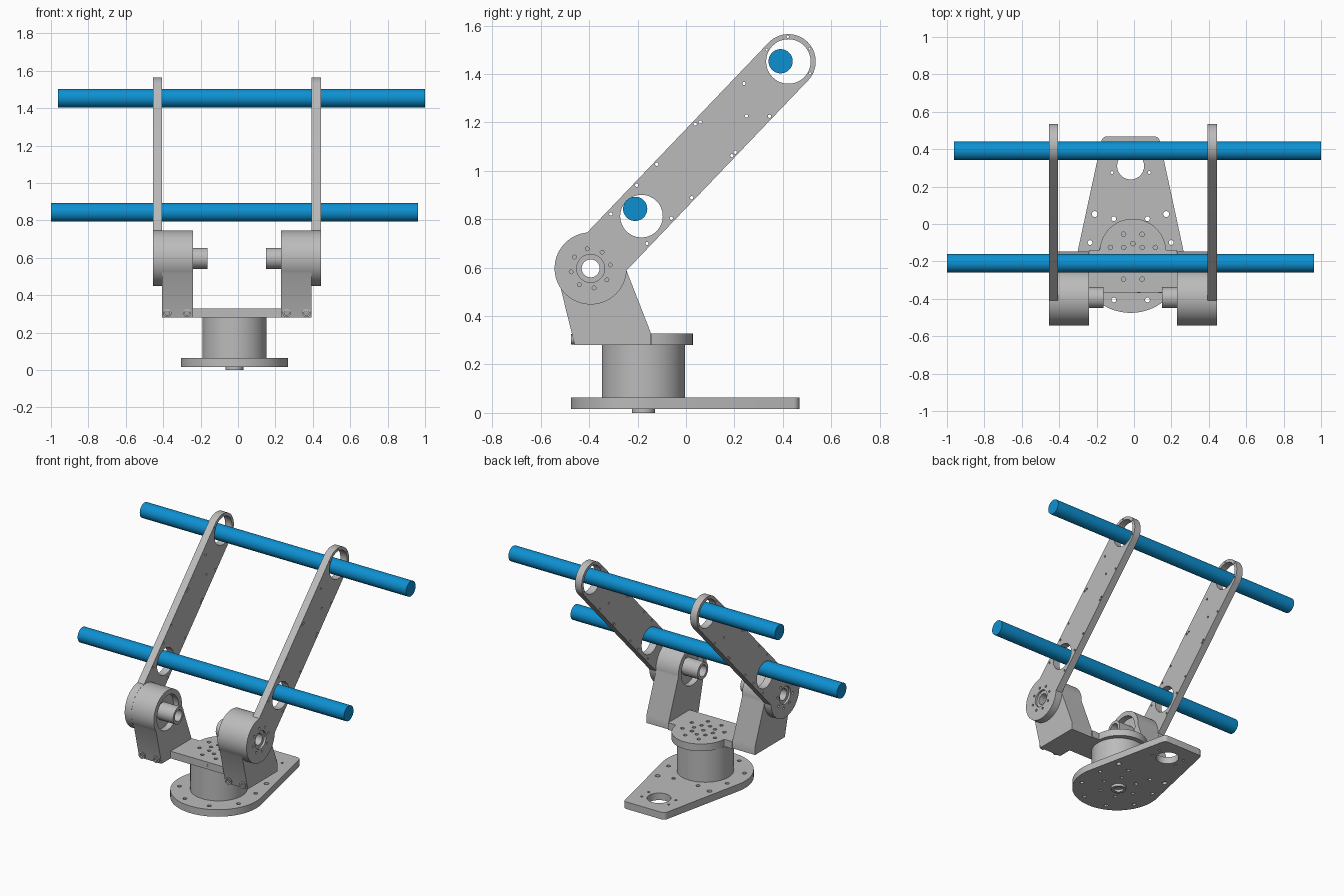
import bpy, bmesh, math
from mathutils import Matrix, Vector

if "Cube" in bpy.data.objects:
    bpy.data.objects.remove(bpy.data.objects["Cube"])

CX = -0.006                      # mirror plane of the upper assembly
PIVOT = Vector((-0.394, 0.597))  # shoulder axis in (y, z)
TIP = Vector((0.423, 1.452))     # arm end in (y, z)


def material(name, rgb):
    m = bpy.data.materials.new(name)
    m.diffuse_color = (*rgb, 1)
    m.use_nodes = True
    m.node_tree.nodes["Principled BSDF"].inputs["Base Color"].default_value = m.diffuse_color
    return m


GREY = material("machined grey", (0.5, 0.5, 0.5))
BLUE = material("tube blue", (0.004, 0.28, 0.64))

# Matrices that lay a 2D profile across each axis
AXES = {
    "z": Matrix.Identity(4),
    "x": Matrix(((0, 0, 1, 0), (1, 0, 0, 0), (0, 1, 0, 0), (0, 0, 0, 1))),
    "y": Matrix(((1, 0, 0, 0), (0, 0, -1, 0), (0, 1, 0, 0), (0, 0, 0, 1))),
}


def arc(c, r, a0, a1, n=32):
    return [(c[0] + r * math.cos(math.radians(a0 + (a1 - a0) * i / n)),
             c[1] + r * math.sin(math.radians(a0 + (a1 - a0) * i / n)))
            for i in range(n + 1)]


def circle(c, r, n=48):
    return arc(c, r, 0, 360, n)[:-1]


def bolt_ring(c, ring_r, r, n, start=0):
    return [circle(p, r, 12) for p in arc(c, ring_r, start, start + 360, n)[:-1]]


def extrude(name, outline, lo, hi, axis="z", holes=(), mat=GREY):
    """Fill a profile with holes and extrude it from lo to hi along an axis."""
    cu = bpy.data.curves.new(name, "CURVE")
    cu.dimensions, cu.fill_mode = "2D", "BOTH"
    cu.extrude = (hi - lo) / 2
    for loop in [outline, *holes]:
        s = cu.splines.new("POLY")
        s.points.add(len(loop) - 1)
        for p, (u, v) in zip(s.points, loop):
            p.co = (u, v, 0, 1)
        s.use_cyclic_u = True
    tmp = bpy.data.objects.new(name + "_profile", cu)
    bpy.context.collection.objects.link(tmp)
    dg = bpy.context.evaluated_depsgraph_get()
    me = bpy.data.meshes.new_from_object(tmp.evaluated_get(dg))
    bpy.data.objects.remove(tmp)

    mid = (lo + hi) / 2 * (-1 if axis == "y" else 1)
    bm = bmesh.new()
    bm.from_mesh(me)
    bm.transform(AXES[axis] @ Matrix.Translation((0, 0, mid)))
    bmesh.ops.remove_doubles(bm, verts=bm.verts, dist=1e-5)
    bmesh.ops.recalc_face_normals(bm, faces=bm.faces)
    for f in bm.faces:
        f.smooth = True
    for e in bm.edges:
        e.smooth = len(e.link_faces) == 2 and e.calc_face_angle(0) < math.radians(30)
    bm.to_mesh(me)
    bm.free()
    me.materials.clear()
    me.materials.append(mat)
    ob = bpy.data.objects.new(name, me)
    bpy.context.collection.objects.link(ob)
    return ob


# Base plate: round flange running into a tapered tail
BC = (-0.018, -0.189)
base = (arc(BC, 0.286, 168, 372, 64)
        + arc((BC[0] + 0.128, 0.44), 0.028, 10, 90, 6)
        + arc((BC[0] - 0.128, 0.44), 0.028, 90, 170, 6))
base_holes = [circle((BC[0], 0.31), 0.072),
              circle((-0.21, 0.053), 0.016, 16), circle((0.172, 0.053), 0.016, 16)]
base_holes += [circle((BC[0] + dx, y), 0.008, 12) for dx in (-0.1, 0.1) for y in (0.275, 0.35)]
base_holes += bolt_ring(BC, 0.235, 0.013, 8, 22.5)
base_holes += bolt_ring((BC[0], -0.176), 0.12, 0.011, 6)
extrude("base_plate", base, 0.017, 0.064, holes=base_holes)

# Turning column with the hub under the plate
COL = (-0.019, -0.176)
extrude("column", circle(COL, 0.172, 64), 0.06, 0.28)
extrude("bottom_hub", circle(COL, 0.048), 0.0, 0.062, holes=[circle(COL, 0.03)])

# Turntable: cross bar with a rounded disc at the back
DISC = (CX, -0.15)
table = ([(CX - 0.235, -0.365), (CX + 0.235, -0.365), (CX + 0.235, -0.14)]
         + arc(DISC, 0.178, 3.2, 176.8) + [(CX - 0.235, -0.14)])
table_holes = (bolt_ring((CX, -0.175), 0.07, 0.012, 8) + bolt_ring((CX, -0.175), 0.13, 0.012, 8, 22.5)
               + [circle((CX, -0.175), 0.012, 12)])
extrude("turntable", table, 0.28, 0.328, holes=table_holes)
for x in (0.025, 0.14):
    extrude("bar_screw", circle((x, 0.305), 0.01, 16), -0.368, -0.36, "y")

# Profiles shared by both sides, in (y, z)
axis_dir = (TIP - PIVOT).normalized()
side_dir = Vector((-axis_dir.y, axis_dir.x))
ang = math.degrees(math.atan2(axis_dir.y, axis_dir.x))
arm = arc(PIVOT, 0.149, ang + 49.3, ang + 310.7, 48) + arc(TIP, 0.113, ang - 90, ang + 90)


def on_arm(s, t):
    return PIVOT + axis_dir * s + side_dir * t


arm_holes = [circle(PIVOT, 0.058), circle(TIP, 0.092), circle((-0.184, 0.813), 0.088)]
arm_holes += bolt_ring(PIVOT, 0.082, 0.008, 8, 10)
arm_holes += [circle(on_arm(s, t), 0.007, 10) for s, t in
              ((0.22, 0.095), (0.38, 0.1), (0.5, 0.1), (0.73, 0.1), (0.75, 0.09),
               (0.235, -0.097), (0.38, -0.098), (0.5, -0.1), (0.74, -0.1),
               (0.76, -0.1), (0.965, -0.1), (0.9, -0.03), (0.99, 0.07))]
arm_holes += bolt_ring(TIP, 0.1025, 0.005, 6, ang - 75)[:4]

drum = arc(PIVOT, 0.148, -3, 213, 40)
bracket = drum + [(-0.46, 0.28), (-0.147, 0.28), (-0.147, 0.335)]
bore = [circle(PIVOT, 0.037)]

for side, label in ((-1, "left"), (1, "right")):
    def part(name, outline, near, far, holes=()):
        a, b = sorted((CX + side * near, CX + side * far))
        return extrude(f"{label}_{name}", outline, a, b, "x", holes)

    # Shoulder bracket: solid wall, plus a rim around the recess on the inner side
    part("bracket", bracket, 0.275, 0.40, bore)
    part("bracket_rim", bracket, 0.235, 0.275, [circle(PIVOT, 0.115)])
    # Hollow shaft, hub and arm
    part("shaft", circle(PIVOT, 0.056), 0.157, 0.275, bore)
    part("hub", circle(PIVOT, 0.058), 0.40, 0.435, bore)
    part("arm", arm, 0.40, 0.449, arm_holes)
    # Bolts on the front foot of the bracket
    for dx in (0.266, 0.372):
        c = (CX + side * dx, 0.305)
        extrude(f"{label}_foot_bolt", circle(c, 0.022, 24), -0.476, -0.45, "y",
                [circle(c, 0.013, 16)])

# Two long tubes through the arm openings
extrude("upper_tube", circle((0.391, 1.453), 0.05), -0.963, 1.0, "x", mat=BLUE)
extrude("lower_tube", circle((-0.21, 0.843), 0.05), -1.0, 0.963, "x", mat=BLUE)
